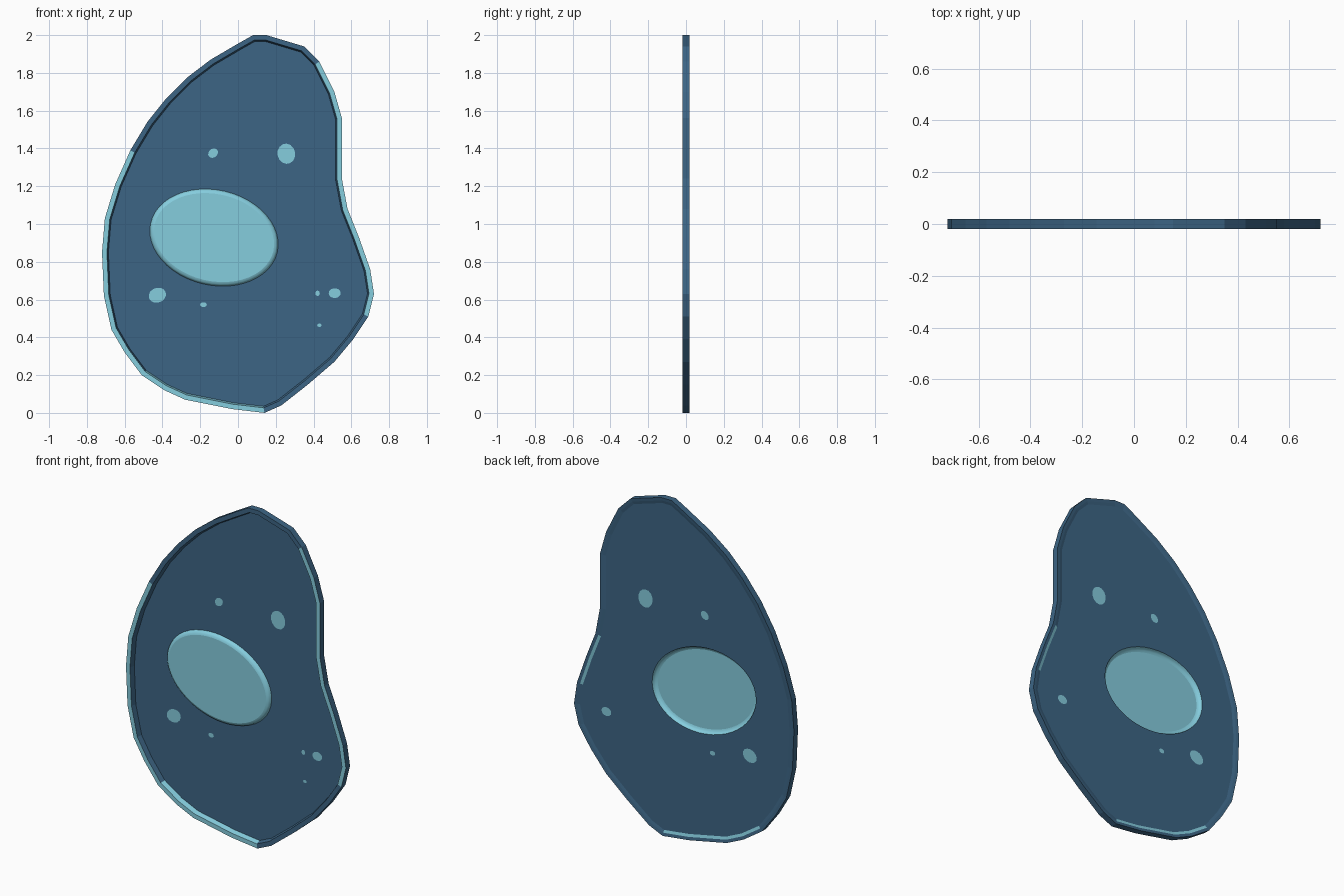
import bpy, bmesh, math
from mathutils import Vector

if "Cube" in bpy.data.objects:
    bpy.data.objects.remove(bpy.data.objects["Cube"])


def material(name, rgb):
    m = bpy.data.materials.new(name)
    m.diffuse_color = (*rgb, 1)
    m.use_nodes = True
    m.node_tree.nodes["Principled BSDF"].inputs["Base Color"].default_value = m.diffuse_color
    return m


dark = material("deep blue", (0.046, 0.13, 0.232))
teal = material("pale teal", (0.235, 0.61, 0.73))

# Outline of the cell, clockwise in x, z
OUTLINE = [(.08, 2), (.15, 2), (.35, 1.94), (.43, 1.86), (.51, 1.7), (.55, 1.56),
           (.55, 1.24), (.58, 1.08), (.64, .93), (.70, .76), (.72, .63), (.69, .51),
           (.61, .39), (.51, .27), (.37, .15), (.23, .04), (.14, 0), (-.03, .02),
           (-.28, .07), (-.39, .12), (-.51, .20), (-.60, .32), (-.67, .44), (-.71, .62),
           (-.72, .85), (-.705, 1.03), (-.65, 1.21), (-.57, 1.39), (-.48, 1.54),
           (-.38, 1.665), (-.27, 1.775), (-.145, 1.87), (0, 1.955)]
HALF = 0.019                    # half thickness of the rim
FRONT, BACK = 0.0105, 0.0125    # y of the thin panel's two faces


def inset(points, d):
    out = []
    for i, p in enumerate(points):
        p = Vector(p)
        a = (p - Vector(points[i - 1])).normalized()
        b = (Vector(points[(i + 1) % len(points)]) - p).normalized()
        n = Vector((a.y + b.y, -a.x - b.x)).normalized()
        k = d / max(0.5, n.dot(Vector((a.y, -a.x))))
        out.append(tuple(p + n * k))
    return out


def ellipse(cx, cz, a, b, tilt=0, n=48):
    c, s = math.cos(math.radians(tilt)), math.sin(math.radians(tilt))
    pts = []
    for i in range(n):
        t = 2 * math.pi * i / n
        u, v = a * math.cos(t), b * math.sin(t)
        pts.append((cx + u * c - v * s, cz + u * s + v * c))
    return pts


def ring(bm, pts, y):
    return [bm.verts.new((x, y, z)) for x, z in pts]


def bridge(bm, r1, r2):
    n = len(r1)
    return [bm.faces.new((r1[i], r1[(i + 1) % n], r2[(i + 1) % n], r2[i])) for i in range(n)]


def face_towards(faces, side):
    for f in faces:
        f.normal_update()
        if f.normal.y * side < 0:
            f.normal_flip()


def finish(bm, name, mats):
    me = bpy.data.meshes.new(name)
    bm.to_mesh(me)
    bm.free()
    for m in mats:
        me.materials.append(m)
    ob = bpy.data.objects.new(name, me)
    bpy.context.collection.objects.link(ob)
    return ob


# Raised rim, with the pale colour on part of its front and inner edges
bm = bmesh.new()
mid, inner = inset(OUTLINE, 0.026), inset(OUTLINE, 0.034)
loops = [(OUTLINE, -HALF), (mid, -HALF), (inner, FRONT),
         (inner, BACK), (inset(OUTLINE, 0.018), 0.0165), (OUTLINE, HALF)]
rings = [ring(bm, p, y) for p, y in loops]
for i in range(6):
    for f in bridge(bm, rings[i], rings[(i + 1) % 6]):
        c = f.calc_center_median()
        plain = (c.z > 1.42 and c.x < 0.4) or (c.z < 0.52 and c.x > 0.18)
        low = c.z < 0.2 and c.x < 0.16
        if (i == 0 and not plain) or (i == 1 and low) or \
                (i == 3 and (low or (c.x > 0.57 and 0.75 < c.z < 1.0))):
            f.material_index = 1
bmesh.ops.recalc_face_normals(bm, faces=bm.faces)
finish(bm, "cell_rim", [dark, teal])

# Recessed panel, front and back, with an opening for the nucleus
NUCLEUS = (-0.127, 0.928)
A, B, TILT = 0.344, 0.252, -13
opening = ellipse(*NUCLEUS, A, B, TILT)
bm = bmesh.new()
for side, y in ((-1, FRONT), (1, BACK)):
    edges = []
    for pts in (inner, opening):
        r = ring(bm, pts, y)
        edges += [bm.edges.new((r[i - 1], r[i])) for i in range(len(r))]
    res = bmesh.ops.triangle_fill(bm, edges=edges, use_beauty=True)
    face_towards([g for g in res["geom"] if isinstance(g, bmesh.types.BMFace)], side)
finish(bm, "cell_panel", [dark])

# Nucleus: embossed to the front, dished at the back
bm = bmesh.new()
for side, y0 in ((-1, FRONT), (1, BACK)):
    rs = [ring(bm, ellipse(*NUCLEUS, A - d, B - d, TILT), y0 - h)
          for d, h in ((0, 0), (.004, .011), (.011, .018), (.022, .0215))]
    faces = [f for a, b in zip(rs, rs[1:]) for f in bridge(bm, a, b)]
    faces.append(bm.faces.new(rs[-1]))
    face_towards(faces, side)
nucleus = finish(bm, "nucleus", [teal])
bpy.ops.object.select_all(action='DESELECT')
nucleus.select_set(True)
bpy.context.view_layer.objects.active = nucleus
bpy.ops.object.shade_smooth_by_angle(angle=math.radians(50))
for p in nucleus.data.polygons:
    if len(p.vertices) > 4:     # keep the cap flat
        p.use_smooth = False

# Small spots: thin discs on both faces of the panel
SPOTS = [(-.132, 1.375, .028, .023, 40), (.256, 1.372, .047, .054, 10),
         (-.427, .623, .047, .039, 20), (-.183, .573, .018, .013, 0),
         (.421, .633, .012, .014, 0), (.512, .634, .032, .026, 0), (.431, .464, .012, .009, 0)]
bm = bmesh.new()
for spot in SPOTS:
    pts = ellipse(*spot, n=14)
    for side, y in ((-1, FRONT), (1, BACK)):
        if side < 0 or spot[2] > 0.015:
            face_towards([bm.faces.new(ring(bm, pts, y + side * 0.0008))], side)
finish(bm, "spots", [teal])
